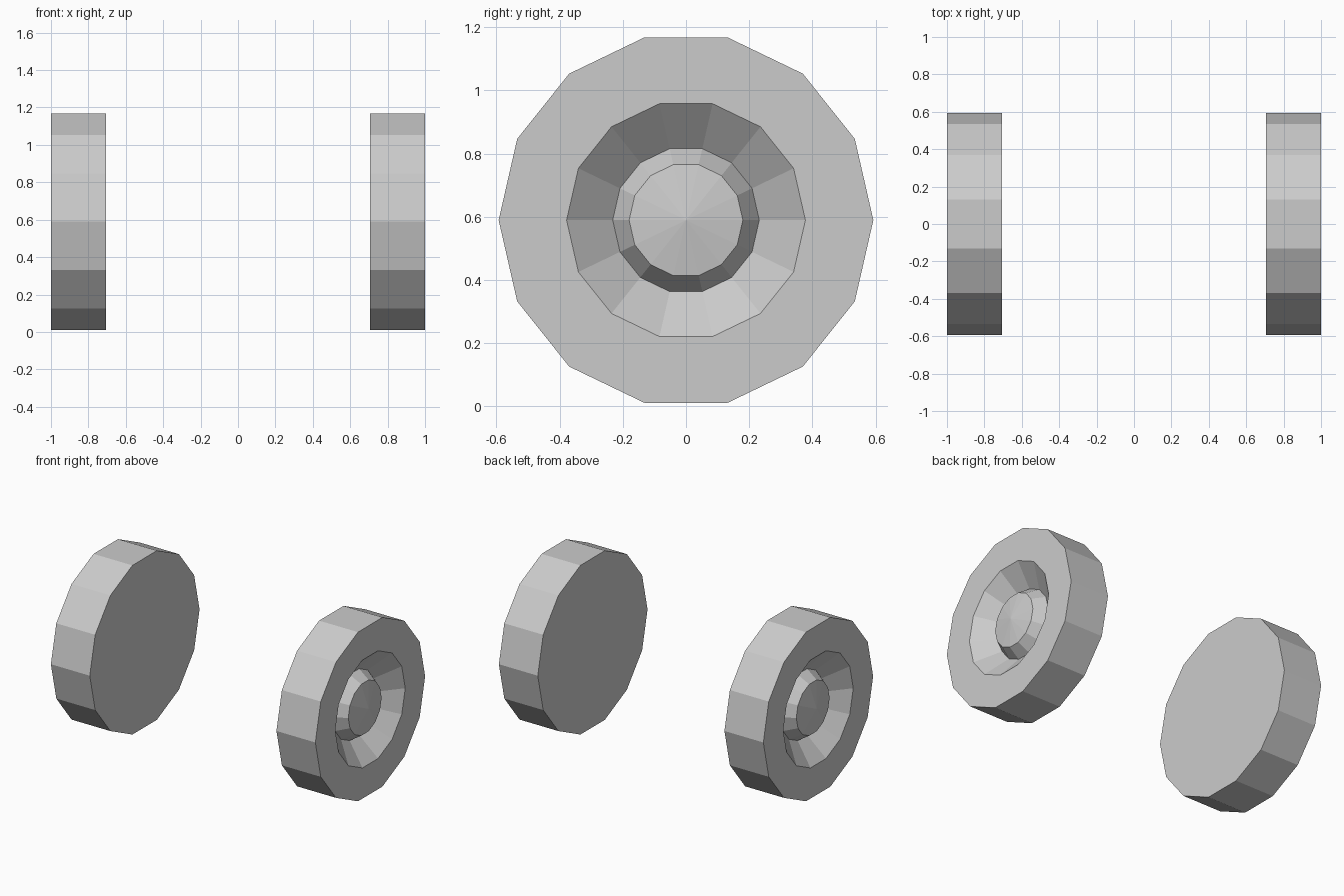
import bpy
import bmesh
from math import cos, sin, tau

SIDES = 14
RADIUS = 0.593
AXLE_HEIGHT = RADIUS * cos(tau / SIDES / 4)

cube = bpy.data.objects.get("Cube")
if cube:
    bpy.data.objects.remove(cube, do_unlink=True)

grey = bpy.data.materials.new("light grey")
grey.use_nodes = True
colour = (0.6, 0.6, 0.6, 1.0)
grey.diffuse_color = colour
grey.node_tree.nodes["Principled BSDF"].inputs["Base Color"].default_value = colour

# Wheel section as (distance from centre, radius), from inner face to hub cap
PROFILE = [
    (0.706, RADIUS),   # inner face edge
    (1.0, RADIUS),     # tread
    (1.0, 0.378),      # sidewall
    (0.88, 0.232),     # sloping dish
    (0.96, 0.18),      # raised hub
]
CAP_TIP = 0.988


def add_wheel(name, side):
    bm = bmesh.new()
    rings = []
    for x, r in PROFILE:
        rings.append([bm.verts.new((side * x, r * cos(tau * i / SIDES), r * sin(tau * i / SIDES)))
                      for i in range(SIDES)])
    # Flat inner face
    bm.faces.new(rings[0])
    # Tread, sidewall, dish and hub wall
    for a, b in zip(rings, rings[1:]):
        for i in range(SIDES):
            j = (i + 1) % SIDES
            bm.faces.new((a[i], a[j], b[j], b[i]))
    # Shallow pointed hub cap
    tip = bm.verts.new((side * CAP_TIP, 0, 0))
    for i in range(SIDES):
        bm.faces.new((rings[-1][i], rings[-1][(i + 1) % SIDES], tip))
    bmesh.ops.recalc_face_normals(bm, faces=bm.faces)
    mesh = bpy.data.meshes.new(name)
    bm.to_mesh(mesh)
    bm.free()
    mesh.materials.append(grey)
    wheel = bpy.data.objects.new(name, mesh)
    wheel.location.z = AXLE_HEIGHT
    bpy.context.collection.objects.link(wheel)


add_wheel("left_wheel", 1)
add_wheel("right_wheel", -1)
